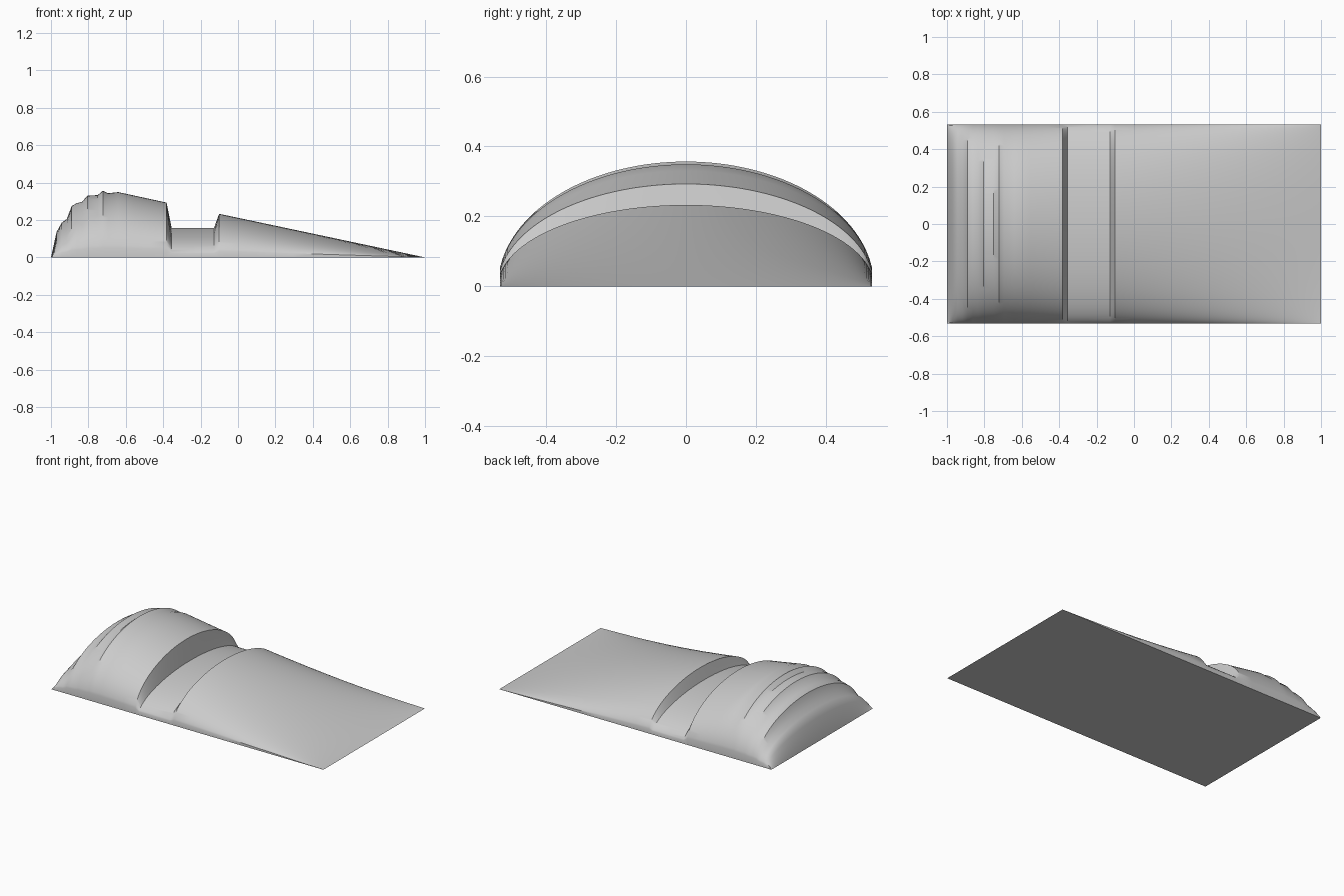
import bpy, bmesh, math

cube = bpy.data.objects.get("Cube")
if cube:
    bpy.data.objects.remove(cube, do_unlink=True)

HALF_WIDTH = 0.532
EDGE = 0.145          # height of the side walls relative to the crown
COLUMNS = 64

# Crown height along the length
CROWN = [(-1, 0), (-.97, .136), (-.943, .185), (-.916, .205), (-.889, .275),
         (-.862, .29), (-.834, .297), (-.805, .33), (-.75, .333), (-.722, .357),
         (-.695, .343), (-.64, .349), (-.382, .293), (-.355, .158),
         (-.128, .158), (-.101, .233), (1, 0)]


def stations(points, step=0.1):
    """Subdivide the long spans of the crown line."""
    result = [points[0]]
    for (xa, za), (xb, zb) in zip(points, points[1:]):
        n = max(1, round((xb - xa) / step))
        result += [(xa + (xb - xa) * i / n, za + (zb - za) * i / n)
                   for i in range(1, n + 1)]
    return result


def section(bm, x, crown):
    """Half-ellipse arch standing on short vertical walls."""
    start = math.asin(EDGE)
    radius = HALF_WIDTH / math.cos(start)
    arch = []
    for i in range(COLUMNS + 1):
        a = start + (math.pi - 2 * start) * i / COLUMNS
        arch.append(bm.verts.new((x, radius * math.cos(a), crown * math.sin(a))))
    foot_a = bm.verts.new((x, HALF_WIDTH, 0))
    foot_b = bm.verts.new((x, -HALF_WIDTH, 0))
    return [foot_a] + arch + [foot_b]


# Solid body lofted through the arches, with a flat underside
bm = bmesh.new()
rings = [section(bm, x, z) for x, z in stations(CROWN)]
for a, b in zip(rings, rings[1:]):
    for i in range(len(a)):
        j = (i + 1) % len(a)
        bm.faces.new((a[i], a[j], b[j], b[i]))
bmesh.ops.remove_doubles(bm, verts=bm.verts[:], dist=1e-5)
bmesh.ops.triangulate(bm, faces=[f for f in bm.faces if len(f.verts) == 4])
bmesh.ops.recalc_face_normals(bm, faces=bm.faces[:])
mesh = bpy.data.meshes.new("domed_wedge")
bm.to_mesh(mesh)
bm.free()
body = bpy.data.objects.new("domed_wedge", mesh)
bpy.context.collection.objects.link(body)

# Plain grey finish
grey = bpy.data.materials.new("light_grey")
grey.use_nodes = True
color = (0.6, 0.6, 0.6, 1)
grey.diffuse_color = color
grey.node_tree.nodes["Principled BSDF"].inputs["Base Color"].default_value = color
mesh.materials.append(grey)

bpy.ops.object.select_all(action='DESELECT')
body.select_set(True)
bpy.context.view_layer.objects.active = body
bpy.ops.object.shade_smooth_by_angle(angle=math.radians(35))
